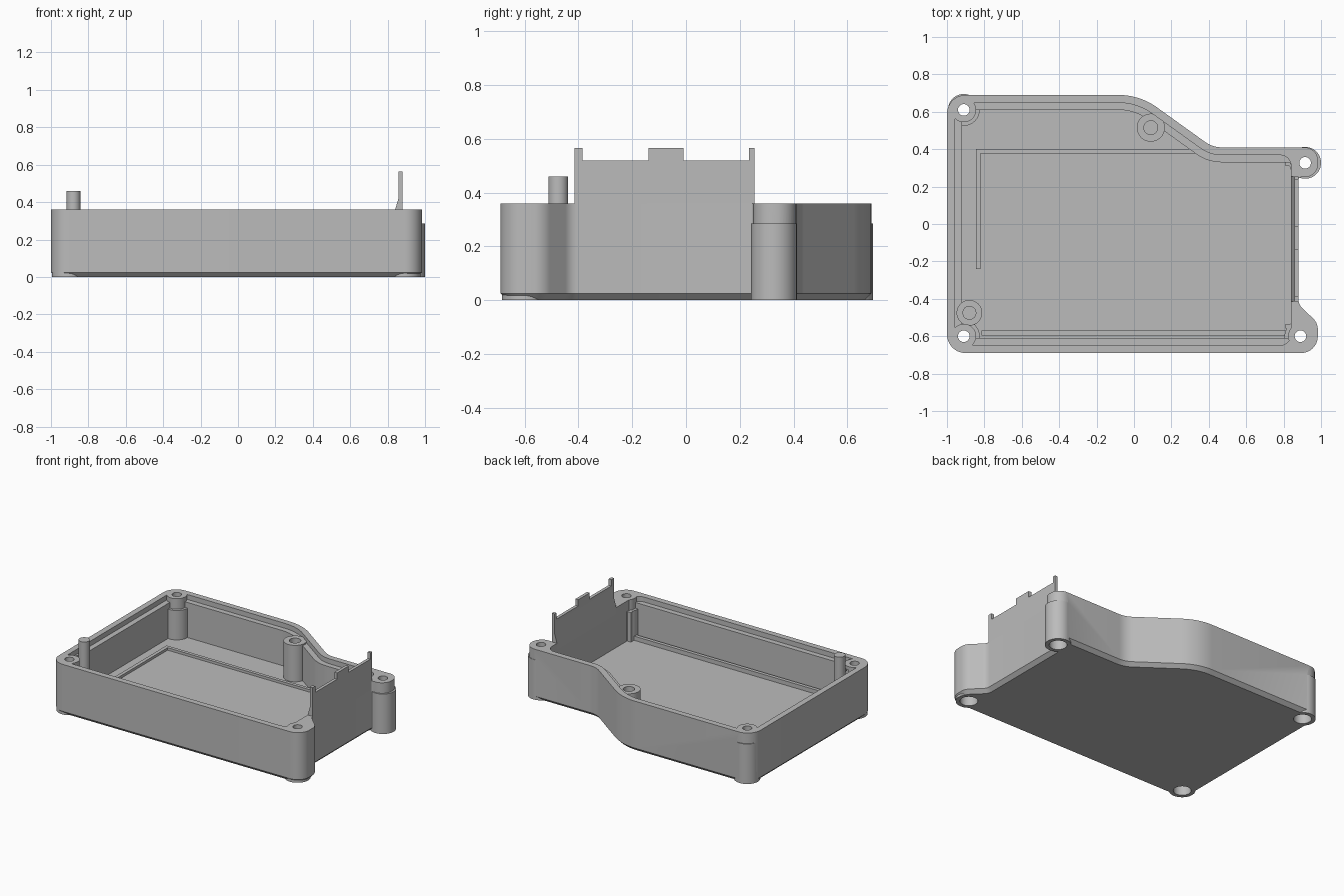
import bpy, bmesh
from math import pi, cos, sin, tan, radians
from mathutils import Vector

if "Cube" in bpy.data.objects:
    bpy.data.objects.remove(bpy.data.objects["Cube"], do_unlink=True)

grey = bpy.data.materials.new("light_grey_plastic")
grey.use_nodes = True
grey.diffuse_color = (0.5, 0.5, 0.5, 1)
grey.node_tree.nodes["Principled BSDF"].inputs["Base Color"].default_value = (0.5, 0.5, 0.5, 1)

TOP, FLOOR, LEDGE, SEAM, CHAMFER = 0.36, 0.075, 0.325, 0.285, 0.025


def rounded(corners, inset=0.0, steps=10):
    """Counter-clockwise (x, y, radius) corners, inset and filleted."""
    pts = []
    n = len(corners)
    for i, (x, y, r) in enumerate(corners):
        p = Vector((x, y))
        a = (p - Vector(corners[i - 1][:2])).normalized()
        b = (Vector(corners[(i + 1) % n][:2]) - p).normalized()
        na, nb = Vector((-a.y, a.x)), Vector((-b.y, b.x))
        p = p + (na + nb) * (inset / (1 + na.dot(nb)))
        turn = a.angle_signed(b) * -1
        side = 1 if turn > 0 else -1
        r = max(r - side * inset, 0.004)
        start = p - a * (r * tan(abs(turn) / 2))
        centre = start + na * (r * side)
        for k in range(steps + 1):
            t = turn * k / steps
            v = start - centre
            pts.append(centre + Vector((v.x * cos(t) - v.y * sin(t), v.x * sin(t) + v.y * cos(t))))
    return pts


def circle(x, y, r, n=40):
    return [Vector((x + r * cos(2 * pi * k / n), y + r * sin(2 * pi * k / n))) for k in range(n)]


def loft(name, sections):
    """Closed solid through (outline, z) sections with equal point counts."""
    bm = bmesh.new()
    rings = [[bm.verts.new((p.x, p.y, z)) for p in pts] for pts, z in sections]
    n = len(rings[0])
    bm.faces.new(rings[0][::-1])
    bm.faces.new(rings[-1])
    for low, high in zip(rings, rings[1:]):
        for i in range(n):
            j = (i + 1) % n
            bm.faces.new((low[i], low[j], high[j], high[i]))
    return finish(name, bm)


def finish(name, bm):
    bmesh.ops.recalc_face_normals(bm, faces=bm.faces)
    me = bpy.data.meshes.new(name)
    bm.to_mesh(me)
    bm.free()
    me.materials.append(grey)
    ob = bpy.data.objects.new(name, me)
    bpy.context.collection.objects.link(ob)
    return ob


def box(name, x0, x1, y0, y1, z0, z1):
    pts = [Vector(p) for p in ((x0, y0), (x1, y0), (x1, y1), (x0, y1))]
    return loft(name, [(pts, z0), (pts, z1)])


def prism_y(name, profile, y0, y1):
    """Extrude an (x, z) profile along y."""
    bm = bmesh.new()
    f = bm.faces.new([bm.verts.new((x, y0, z)) for x, z in profile])
    ext = bmesh.ops.extrude_face_region(bm, geom=[f])
    bmesh.ops.translate(bm, vec=(0, y1 - y0, 0),
                        verts=[v for v in ext["geom"] if isinstance(v, bmesh.types.BMVert)])
    return finish(name, bm)


def combine(target, tool, operation):
    """Boolean the tool into the target, then discard the tool."""
    bpy.context.view_layer.objects.active = target
    mod = target.modifiers.new(operation, "BOOLEAN")
    mod.operation, mod.solver, mod.object = operation, "EXACT", tool
    bpy.ops.object.modifier_apply(modifier=mod.name)
    bpy.data.objects.remove(tool, do_unlink=True)


# Outer shell with lugs on the right side and a bottom chamfer
back = [(0.42, 0.41, 0.15), (0.03, 0.69, 0.35), (-1, 0.69, 0.1)]
outer = [(-1, -0.69, 0.1), (0.983, -0.69, 0.09), (0.983, -0.53, 0.08), (0.88, -0.43, 0.06),
         (0.88, 0.25, 0.01), (0.985, 0.25, 0.075), (0.985, 0.41, 0.075)] + back
case = loft("case", [(rounded(outer, CHAMFER), 0), (rounded(outer), CHAMFER), (rounded(outer), TOP)])

# Cavity and the stepped lip around the rim
for inset, z0 in ((0.08, FLOOR), (0.042, LEDGE)):
    wall = 0.84 + inset
    inner = [(-1, -0.69, 0.1), (wall, -0.69, 0.1), (wall, 0.41, 0.1)] + back
    outline = rounded(inner, inset)
    combine(case, loft("cavity", [(outline, z0), (outline, TOP + 0.1)]), "DIFFERENCE")

# Screw posts in the corners and bosses inside
screws = [(-0.91, 0.61), (-0.91, -0.60), (0.89, -0.60), (0.915, 0.327)]
for x, y in screws:
    wide, slim = circle(x, y, 0.085), circle(x, y, 0.066)
    combine(case, loft("post", [(wide, 0), (wide, SEAM), (slim, SEAM), (slim, TOP)]), "UNION")
bosses = [(0.09, 0.515, 0.075), (-0.88, -0.475, 0.066)]
for x, y, r in bosses:
    ring = circle(x, y, r)
    combine(case, loft("boss", [(ring, FLOOR - 0.02), (ring, LEDGE + 0.01)]), "UNION")

# Through holes with counterbores, and blind boss holes
for x, y in screws:
    wide, slim = circle(x, y, 0.058), circle(x, y, 0.031)
    combine(case, loft("hole", [(wide, -0.1), (wide, 0.2), (slim, 0.2), (slim, TOP + 0.1)]), "DIFFERENCE")
for x, y, r in bosses:
    ring = circle(x, y, 0.037)
    combine(case, loft("hole", [(ring, FLOOR + 0.02), (ring, TOP + 0.1)]), "DIFFERENCE")

# Raised end panel, tapered on the inside, with notches along its top
panel = prism_y("end_panel", [(0.84, 0.3), (0.88, 0.3), (0.88, 0.565), (0.858, 0.565), (0.858, 0.42), (0.84, 0.36)],
                -0.415, 0.255)
for y0, y1 in ((-0.385, -0.14), (-0.01, 0.235)):
    combine(panel, box("notch", 0.8, 0.92, y0, y1, 0.52, 0.7), "DIFFERENCE")

# Ribs on the floor and guides beside the panel
ribs = [box("back_rib", -0.845, 0.84, 0.378, 0.402, FLOOR - 0.01, FLOOR + 0.018),
        box("side_rib", -0.845, -0.82, -0.24, 0.402, FLOOR - 0.01, FLOOR + 0.018),
        box("front_rib", -0.815, 0.81, -0.595, -0.57, FLOOR - 0.01, FLOOR + 0.03),
        box("front_guide", 0.81, 0.845, -0.56, -0.535, FLOOR - 0.01, SEAM),
        box("back_guide", 0.81, 0.845, 0.31, 0.335, FLOOR - 0.01, SEAM)]

# Smooth curved walls, keep hard edges
for ob in [case, panel] + ribs:
    bpy.ops.object.select_all(action="DESELECT")
    ob.select_set(True)
    bpy.context.view_layer.objects.active = ob
    bpy.ops.object.shade_smooth_by_angle(angle=radians(30))
